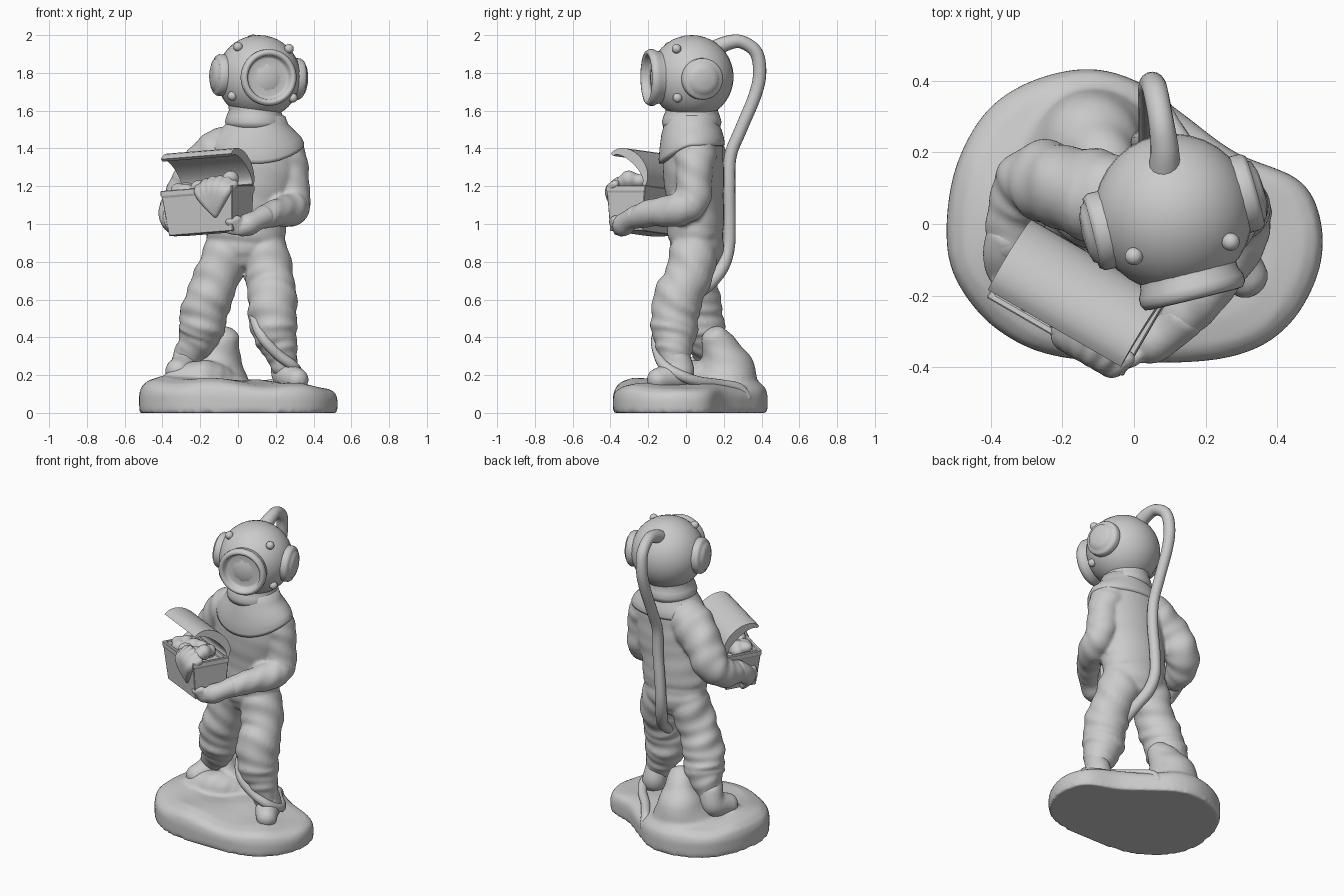
import bpy, bmesh, math, random
from mathutils import Vector, Matrix

if "Cube" in bpy.data.objects:
    bpy.data.objects.remove(bpy.data.objects["Cube"])
random.seed(4)

def finish(name, bm, voxel=0, smooth=0, flat=False):
    bmesh.ops.recalc_face_normals(bm, faces=bm.faces)
    me = bpy.data.meshes.new(name)
    bm.to_mesh(me)
    bm.free()
    ob = bpy.data.objects.new(name, me)
    bpy.context.collection.objects.link(ob)
    if not flat:
        me.shade_smooth()
    if voxel:
        m = ob.modifiers.new("remesh", 'REMESH')
        m.mode, m.voxel_size, m.use_smooth_shade = 'VOXEL', voxel, True
        s = ob.modifiers.new("smooth", 'SMOOTH')
        s.iterations, s.factor = smooth, 0.5
    return ob

def spline(pts, steps, closed=False):
    p = [Vector(q) for q in pts]
    n, out = len(p), []
    for i in range(n if closed else n - 1):
        if closed:
            a, b, c, d = (p[(i + k) % n] for k in (-1, 0, 1, 2))
        else:
            a, b, c, d = p[max(i - 1, 0)], p[i], p[i + 1], p[min(i + 2, n - 1)]
        for k in range(steps):
            t = k / steps
            out.append((b * 2 + (c - a) * t + (a * 2 - b * 5 + c * 4 - d) * t * t
                        + (b * 3 - a - c * 3 + d) * t ** 3) * 0.5)
    return out if closed else out + [p[-1]]

def skin_rings(bm, rings):
    vs = [[bm.verts.new(c) for c in r] for r in rings]
    n = len(vs[0])
    for a, b in zip(vs, vs[1:]):
        for i in range(n):
            bm.faces.new((a[i], a[(i + 1) % n], b[(i + 1) % n], b[i]))
    bm.faces.new(vs[0])
    bm.faces.new(vs[-1])

def sweep(bm, pts, ref=(1, 0, 0), n=24, steps=8, fold=0.0, freq=.9, cap=0.9):
    """Rounded tube through (x, y, z, radius[, radius2]) points."""
    s = spline([tuple(p) + (p[3],) if len(p) == 4 else p for p in pts], steps)
    pos, ref, rings = [Vector(v[:3]) for v in s], Vector(ref), []
    for i, v in enumerate(s):
        t = (pos[min(i + 1, len(s) - 1)] - pos[max(i - 1, 0)]).normalized()
        u = (ref - t * ref.dot(t)).normalized()
        w = t.cross(u)
        def ring(k=1.0, off=0.0):
            out = []
            for j in range(n):
                g = math.tau * j / n
                f = k * (1 + fold * math.sin(freq * i + 2.4 * math.sin(g)) * math.cos(.31 * i + g + 1))
                out.append(pos[i] + t * off + u * (v[3] * f * math.cos(g)) + w * (v[4] * f * math.sin(g)))
            return out
        r = min(v[3], v[4]) * cap
        ends = [(0.3, 0.95), (0.6, 0.8), (0.87, 0.5), (0.99, 0.12)]
        if i == 0:
            rings += [ring(k, -r * o) for o, k in reversed(ends)]
        rings.append(ring())
        if i == len(s) - 1:
            rings += [ring(k, r * o) for o, k in ends]
    skin_rings(bm, rings)

def tube(name, pts, **kw):
    bm = bmesh.new()
    sweep(bm, pts, **kw)
    return finish(name, bm)

def ball(bm, loc, scale):
    m = Matrix.Translation(loc) @ Matrix.Diagonal((*scale, 1))
    bmesh.ops.create_uvsphere(bm, u_segments=32, v_segments=20, radius=1, matrix=m)

def lathe(name, profile, origin, axis, n=48):
    m = Matrix.Translation(origin) @ Vector(axis).to_track_quat('Z', 'Y').to_matrix().to_4x4()
    bm = bmesh.new()
    skin_rings(bm, [[m @ Vector((r * math.cos(math.tau * j / n), r * math.sin(math.tau * j / n), d))
                     for j in range(n)] for r, d in profile])
    return finish(name, bm)

# Rocky base with a rock spur behind the legs
outline = [(.52, 0), (.46, .12), (.28, .2), (.13, .31), (0, .4), (-.14, .43), (-.3, .39), (-.42, .3),
           (-.5, .14), (-.52, -.05), (-.48, -.18), (-.37, -.3), (-.2, -.37), (.1, -.385), (.3, -.36),
           (.43, -.28), (.51, -.14)]
edge = spline(outline, 5, True)
bm = bmesh.new()
rings = []
for s, z in [(1, 0), (1.005, .03), (1.005, .09), (.98, .125), (.91, .15), (.76, .167), (.5, .172), (.2, .172)]:
    rings.append([(p.x * s, p.y * s, z * (1 - .3 * p.x * s)
                   + (.012 * math.sin(13 * p.x * s) * math.cos(11 * p.y * s) if z > .1 else 0)) for p in edge])
skin_rings(bm, rings)
sweep(bm, [(-.12, .19, .12, .2), (-.115, .21, .22, .16), (-.09, .185, .33, .105), (-.06, .145, .415, .07)],
      fold=.05, freq=.5, cap=.5)
sweep(bm, [(-.1, .08, .17, .09), (-.2, .03, .18, .1), (-.31, .02, .16, .09)], (0, 0, 1), fold=.06)
finish("rock_base", bm, .014, 3)

# Baggy suit: torso, arms and legs fused into one skin
bm = bmesh.new()
sweep(bm, [(.1, .04, 1.5, .17, .13), (.09, .04, 1.42, .235, .155), (.07, .04, 1.25, .24, .16),
           (.05, .05, 1.1, .215, .15), (.04, .05, .97, .215, .15), (.035, .055, .93, .2, .14),
           (.035, .06, .86, .195, .14), (.04, .06, .79, .15, .11)], n=40, fold=.015, cap=.3)
arm_ref = (1, -1, 0)
sweep(bm, [(.235, .05, 1.395, .115), (.275, .045, 1.28, .1), (.29, .035, 1.13, .092), (.285, -.03, 1.08, .09),
           (.21, -.17, 1.06, .075), (.13, -.27, 1.035, .06)], arm_ref, fold=.06)
sweep(bm, [(-.075, .07, 1.395, .13), (-.19, .1, 1.29, .12), (-.27, .12, 1.17, .108), (-.32, .05, 1.1, .09),
           (-.345, -.05, 1.08, .07)], arm_ref, fold=.06)
sweep(bm, [(.13, .05, .88, .125), (.17, .01, .72, .127), (.182, -.05, .58, .13), (.19, -.06, .45, .125),
           (.215, -.06, .36, .103), (.235, -.06, .29, .08), (.24, -.06, .25, .07)], fold=.07)
sweep(bm, [(-.05, .06, .88, .125), (-.11, .05, .72, .122), (-.165, .06, .58, .125), (-.19, .08, .47, .125),
           (-.21, .1, .4, .11), (-.26, .11, .31, .075)], fold=.07)
finish("diving_suit", bm, .011, 4)

# Boots
for name, pts in {
    "left_boot": [(.245, -.05, .3, .068), (.25, -.03, .21, .075), (.275, -.09, .19, .072), (.315, -.15, .175, .062)],
    "right_boot": [(-.265, .12, .33, .072), (-.28, .12, .25, .078), (-.3, .06, .23, .075), (-.32, .02, .22, .068)],
}.items():
    bm = bmesh.new()
    sweep(bm, pts, (1, .3, 0))
    finish(name, bm, .012, 4)

# Collar cape, hanging lower at the front, and neck ring
bm = bmesh.new()
rings = []
for a, b, z, drop in [(.1, .1, 1.59, 0), (.15, .135, 1.57, 0), (.165, .145, 1.53, 0), (.2, .16, 1.495, .02),
                      (.235, .17, 1.46, .06), (.25, .175, 1.43, .09), (.25, .172, 1.415, .095), (.2, .12, 1.41, .09)]:
    rings.append([(.1 + a * math.cos(g), .03 + b * math.sin(g), z - drop * max(0, -math.sin(g)) ** 1.5)
                  for g in (math.tau * j / 48 for j in range(48))])
skin_rings(bm, rings)
finish("collar", bm)
lathe("neck_ring", [(.05, -.1), (.15, -.09), (.158, -.06), (.15, -.03), (.138, 0), (.145, .04), (.16, .07), (.05, .1)],
      (.09, .03, 1.6), (.02, 0, 1))

# Helmet with front window, side ports and bolts
head = Vector((.11, .03, 1.778))
bm = bmesh.new()
ball(bm, head, (.222, .222, .222))
finish("helmet", bm)
lathe("front_window", [(.005, .213), (.06, .212), (.1, .205), (.112, .21), (.116, .235), (.127, .247), (.14, .245),
                       (.15, .23), (.15, .21), (.14, .19), (.138, .17), (.128, .1)], head, (.235, -.97, -.01))
for name, axis in [("left_port", (.97, .27, -.05)), ("right_port", (-.97, -.235, .05))]:
    lathe(name, [(.005, .262), (.05, .258), (.08, .248), (.087, .236), (.1, .236), (.11, .222), (.11, .195), (.1, .12)],
          head, axis)
bm = bmesh.new()
for off in [(-.11, -.12, .16), (.16, -.08, .15), (-.14, -.14, -.1), (.18, -.075, -.11)]:
    ball(bm, head + Vector(off), (.025,) * 3)
finish("helmet_bolts", bm)

# Air hose: helmet, down the back, between the legs, round the shin and into the base
tube("air_hose", [(.085, .14, 1.92, .045), (.085, .21, 1.955, .04), (.075, .29, 1.965, .035), (.06, .37, 1.91, .035),
                  (.05, .39, 1.8, .035), (.045, .365, 1.68, .034), (.045, .29, 1.5, .033), (.045, .235, 1.36, .033),
                  (.045, .228, 1.2, .033), (.03, .23, 1.03, .033), (.025, .225, .88, .034), (.045, .19, .77, .036),
                  (.085, .12, .68, .034), (.1, .02, .6, .03), (.09, -.1, .5, .028), (.13, -.155, .4, .028),
                  (.21, -.145, .31, .028), (.295, -.11, .245, .028), (.315, -.02, .195, .028), (.27, .07, .165, .028),
                  (.17, .18, .15, .028), (.1, .28, .13, .028), (.08, .32, .08, .028)], n=16, steps=6)

# Treasure chest frame: local x along its length, local -y forward
chest = (Matrix.Translation((-.155, -.215, 1.07)) @ Matrix.Rotation(math.radians(-30), 4, 'Z')
         @ Matrix.Rotation(math.radians(-4), 4, 'Y'))
def box_ring(x, y, z):
    return [chest @ Vector((a * x, b * y, z)) for a, b in ((-1, -1), (1, -1), (1, 1), (-1, 1))]
bm = bmesh.new()
skin_rings(bm, [box_ring(.195, .1, -.12), box_ring(.215, .115, .085), box_ring(.22, .12, .09),
                box_ring(.22, .12, .12), box_ring(.2, .1, .12), box_ring(.195, .095, .09)])
box = finish("chest_box", bm, flat=True)
box.modifiers.new("bevel", 'BEVEL').width = .008

# Curved lid, swung half open on the rear edge
N, swing, R = 14, math.radians(39), .138
arc = [(-R * math.cos(math.pi * i / N), .1 * math.sin(math.pi * i / N)) for i in range(N + 1)]
arc += [((R - .02) * math.cos(math.pi * i / N), .045 * math.sin(math.pi * i / N)) for i in range(N + 1)]
def lid_point(x, y, h):
    d = R - y
    return chest @ Vector((x, .115 - d * math.cos(swing) + h * math.sin(swing),
                           .115 + d * math.sin(swing) + h * math.cos(swing)))
bm = bmesh.new()
skin_rings(bm, [[lid_point(x, y, h) for y, h in arc] for x in (-.215, -.07, .07, .215)])
lid = finish("chest_lid", bm)
bpy.context.view_layer.objects.active = lid
lid.select_set(True)
bpy.ops.object.shade_smooth_by_angle(angle=math.radians(40))

# Treasure heap and fan of ribs spilling over the front
bm = bmesh.new()
for i in range(26):
    x, y = random.uniform(-.17, .16), random.uniform(-.07, .06)
    ball(bm, chest @ Vector((x, y, .1 + .03 * random.random() + .2 * max(0, x))),
         [random.uniform(.03, .05) for _ in range(3)])
finish("treasure", bm, .01, 3)
bm = bmesh.new()
for i in range(6):
    a = (i - 2.5) * .24
    p = [Vector((.1 + math.sin(a) * r, -d, -.03 + math.cos(a) * r)) for r, d in ((0, .105), (.08, .118), (.15, .115), (.19, .07))]
    sweep(bm, [(*(chest @ q), r) for q, r in zip(p, (.016, .024, .028, .024))], (1, 0, 0), n=12, steps=4)
finish("fan_shell", bm, .009, 2)

# Gloved hands with fingers under the chest
bm = bmesh.new()
sweep(bm, [(.14, -.26, 1.04, .062), (.1, -.3, 1.02, .055), (.05, -.33, .995, .06), (.01, -.345, .975, .045)], (0, 0, 1), cap=.6)
for i in range(4):
    sweep(bm, [(.06 - .02 * i, -.34 - .012 * i, .965 + .02 * i, .022),
               (.0 - .015 * i, -.365 - .008 * i, .96 + .017 * i, .021),
               (-.05, -.35, .965 + .018 * i, .018)], (0, 0, 1), n=12, steps=4)
finish("left_glove", bm, .009, 2)
bm = bmesh.new()
sweep(bm, [(-.345, -.03, 1.09, .066), (-.36, -.08, 1.06, .062), (-.355, -.13, 1.02, .055), (-.32, -.16, .975, .045)],
      (1, 0, 0), cap=.6)
for i in range(4):
    sweep(bm, [(-.375, -.08 - .028 * i, 1.06, .023), (-.385 + .006 * i, -.105 - .028 * i, 1.0, .021),
               (-.33, -.12 - .02 * i, .95, .02)], (0, 1, 0), n=12, steps=4)
finish("right_glove", bm, .009, 2)
